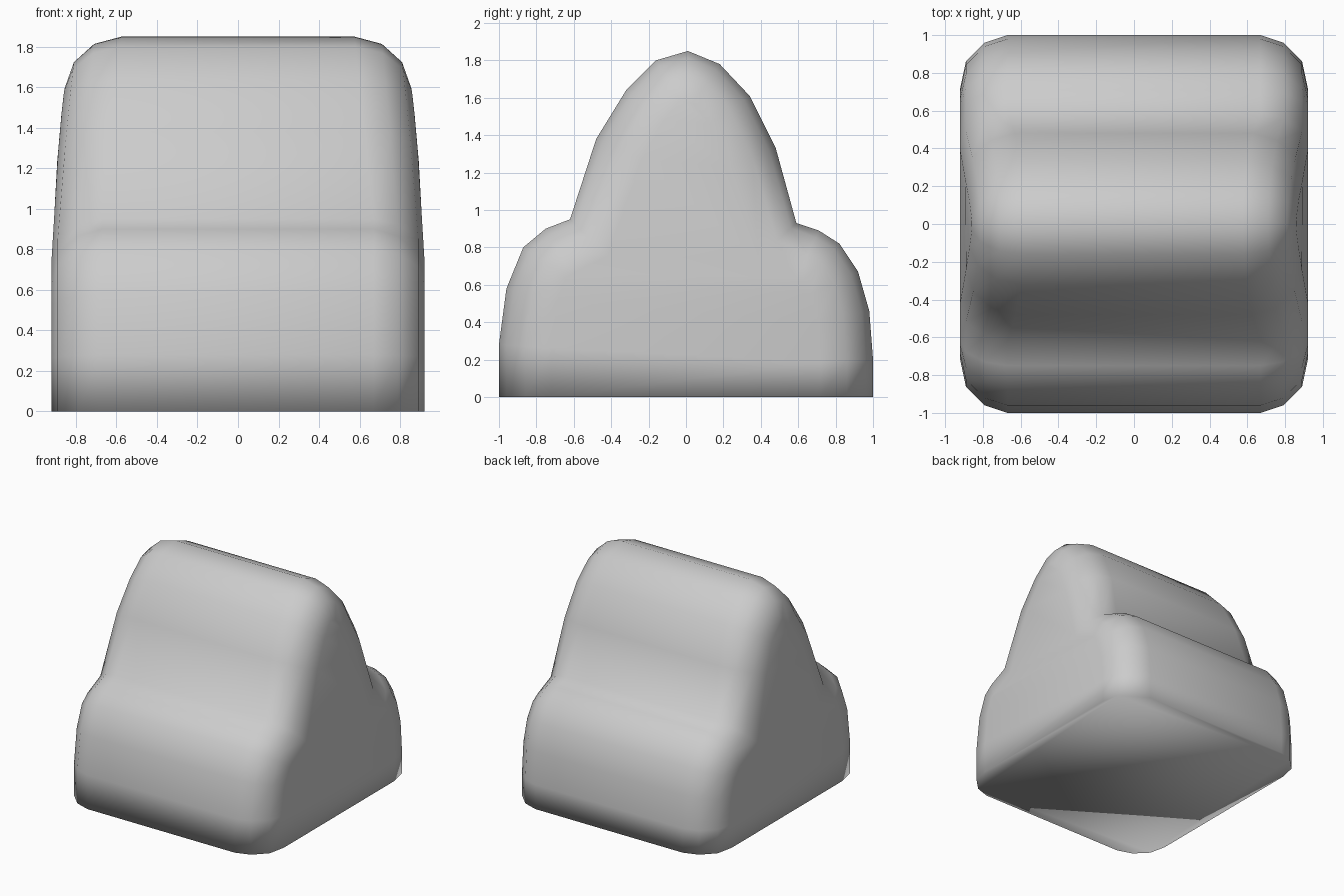
import bpy, bmesh
from mathutils import Vector

if "Cube" in bpy.data.objects:
    bpy.data.objects.remove(bpy.data.objects["Cube"])

# Side profile (y, z) from front foot over the hump to the back foot
PROFILE = [(-1, 0), (-1, .28), (-.96, .58), (-.87, .8), (-.75, .9), (-.62, .95),
           (-.48, 1.38), (-.32, 1.64), (-.16, 1.8), (.01, 1.85), (.18, 1.78),
           (.34, 1.61), (.48, 1.33), (.59, .93), (.71, .89), (.82, .82),
           (.92, .67), (.98, .46), (1, .2), (1, 0)]
# Rounded side edge: (half width, inset, narrowing at the top of the hump)
RINGS = [(.67, 0, .095), (.79, .04, .08), (.89, .14, .08), (.92, .28, .065)]


def inset_point(i, amount):
    """Profile point i moved inward by amount."""
    p = Vector(PROFILE[i])
    if i in (0, len(PROFILE) - 1):
        return p + Vector((amount if i == 0 else -amount, 0))
    a = (p - Vector(PROFILE[i - 1])).normalized()
    b = (Vector(PROFILE[i + 1]) - p).normalized()
    t = (a + b).normalized()
    k = amount * (1 - .1 * max(0, p.y - .95) / .9)
    return p + Vector((t.y, -t.x)) * k


bm = bmesh.new()
n = len(PROFILE)
layers = [(-1, r) for r in reversed(RINGS)] + [(1, r) for r in RINGS]
rows = []
for side, (half, inset, taper) in layers:
    row = []
    for i, (y, z) in enumerate(PROFILE):
        q = inset_point(i, inset)
        x = half - taper * max(0, z - .95) / .9
        row.append(bm.verts.new((side * x, q.x, q.y)))
    rows.append(row)

# Outer skin
for a, b in zip(rows, rows[1:]):
    for i in range(n - 1):
        bm.faces.new((a[i], b[i], b[i + 1], a[i + 1]))
# Flat sides, bridged front to back, and the underside
for row in (rows[0], rows[-1]):
    for i in range(n // 2 - 1):
        bm.faces.new((row[i], row[i + 1], row[n - 2 - i], row[n - 1 - i]))
bm.faces.new([r[0] for r in rows] + [r[-1] for r in reversed(rows)])

bmesh.ops.recalc_face_normals(bm, faces=bm.faces)
for f in bm.faces:
    f.smooth = True
mesh = bpy.data.meshes.new("rounded_hump_block")
bm.to_mesh(mesh)
bm.free()
obj = bpy.data.objects.new("rounded_hump_block", mesh)
bpy.context.collection.objects.link(obj)
